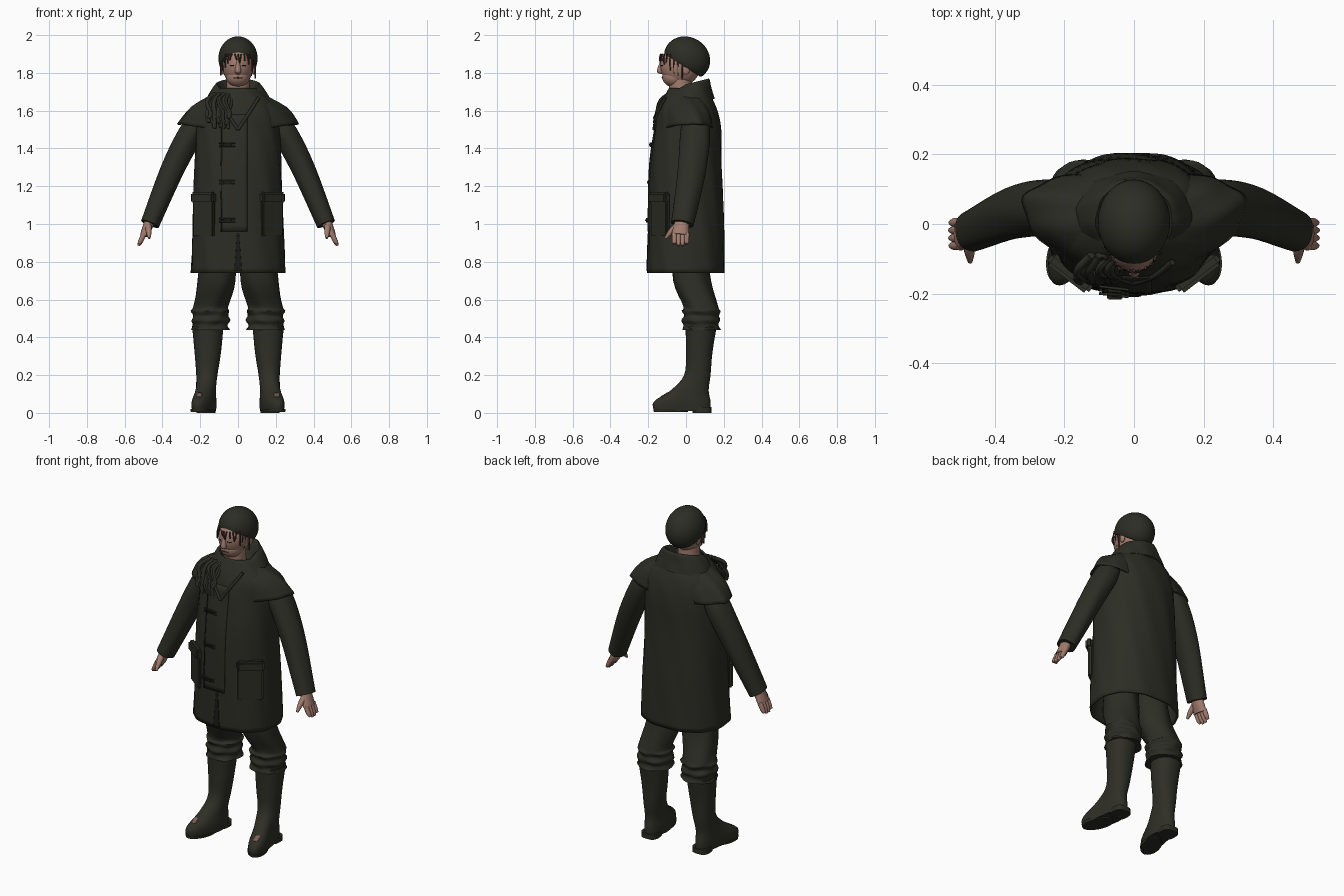
import bpy, bmesh, math, random
from mathutils import Vector, Matrix

cube = bpy.data.objects.get("Cube")
if cube:
    bpy.data.objects.remove(cube, do_unlink=True)
random.seed(4)
made = []


def material(name, red, green, blue):
    mat = bpy.data.materials.new(name)
    mat.use_nodes = True
    colour = (red, green, blue, 1)
    mat.diffuse_color = colour
    mat.node_tree.nodes["Principled BSDF"].inputs["Base Color"].default_value = colour
    return mat


OLIVE = material("dark olive cloth", .025, .026, .018)
RUBBER = material("olive rubber", .028, .028, .02)
SHADE = material("near black", .01, .01, .008)
SKIN = material("skin", .36, .2, .155)
HAIR = material("brown hair", .06, .035, .026)
MUD = material("mud brown", .2, .12, .095)


def finish(name, bm, mat, shape=None):
    if shape:
        for vert in bm.verts:
            vert.co = shape(vert.co)
    bmesh.ops.recalc_face_normals(bm, faces=bm.faces)
    mesh = bpy.data.meshes.new(name)
    bm.to_mesh(mesh)
    bm.free()
    mesh.materials.append(mat)
    ob = bpy.data.objects.new(name, mesh)
    bpy.context.collection.objects.link(ob)
    made.append(ob)
    return ob


def smooth_path(rings, steps):
    """Pass a smooth curve through the rings, position and radii together."""
    rows = [Vector((*ring[:4], ring[-1])) for ring in rings]
    rows = [rows[0]] + rows + [rows[-1]]
    path = []
    for before, start, end, after in zip(rows, rows[1:], rows[2:], rows[3:]):
        for step in range(steps):
            t = step / steps
            pull_start, pull_end = (end - before) / 2, (after - start) / 2
            gap = end - start
            path.append(start + pull_start * t + (gap * 3 - pull_start * 2 - pull_end) * t ** 2
                        + (pull_start + pull_end - gap * 2) * t ** 3)
    return path + [rows[-1]]


def loft(name, mat, rings, steps=4, sides=32, power=2, deep=1, tilt=False, fold=0, waves=9,
         side=1, shape=None, caps=True):
    """Skin smoothly through ovals given as x, y, z, half width and, if not round, half depth."""
    bm = bmesh.new()
    path = smooth_path(rings, steps)
    mids = [Vector(row[:3]) for row in path]
    loops = []
    for i, (mid, row) in enumerate(zip(mids, path)):
        across, forward = Vector((1, 0, 0)), Vector((0, 1, 0))
        if tilt:
            along = (mids[min(i + 1, len(mids) - 1)] - mids[max(i - 1, 0)]).normalized()
            across = forward.cross(along).normalized()
            forward = along.cross(across)
        loop = []
        for k in range(sides):
            angle = math.tau * k / sides
            c, s = math.cos(angle), math.sin(angle)
            ripple = 1 + fold * math.sin(waves * angle + i / 2)
            point = mid + across * math.copysign(abs(c) ** (2 / power), c) * row[3] * ripple
            point += forward * math.copysign(abs(s) ** (2 / power), s) * row[4] * deep * ripple
            loop.append(bm.verts.new((point.x * side, point.y, point.z)))
        loops.append(loop)
    for low, high in zip(loops, loops[1:]):
        for k in range(sides):
            after = (k + 1) % sides
            bm.faces.new((low[k], low[after], high[after], high[k]))
    if caps:
        bm.faces.new(loops[0])
        bm.faces.new(loops[-1])
    return finish(name, bm, mat, shape)


def ball(name, mat, place, radii, shape=None):
    bm = bmesh.new()
    bmesh.ops.create_uvsphere(bm, u_segments=32, v_segments=20, radius=1,
                              matrix=Matrix.Translation(place) @ Matrix.Diagonal((*radii, 1)))
    return finish(name, bm, mat, shape)


def box(name, mat, place, size, turn=0):
    bm = bmesh.new()
    bmesh.ops.create_cube(bm, size=1, matrix=Matrix.Translation(place)
                          @ Matrix.Rotation(turn, 4, "Z") @ Matrix.Diagonal((*size, 1)))
    bmesh.ops.bevel(bm, geom=bm.edges[:], offset=min(size) / 4, segments=2, affect="EDGES")
    return finish(name, bm, mat)


def thicken(ob, thickness, offset=-1):
    shell = ob.modifiers.new("thickness", "SOLIDIFY")
    shell.thickness, shell.offset = thickness, offset


def patch(name, mat, target, left, right, low, high, thickness=.01, narrow=0):
    """Thin strip pressed against the front of a target."""
    bm = bmesh.new()
    bmesh.ops.create_grid(bm, x_segments=8, y_segments=20, size=.5)

    def place(p):
        x = p.x * (1 - narrow * (p.y + .5))
        return Vector(((left + right) / 2 + x * (right - left), -1, (low + high) / 2 + p.y * (high - low)))
    ob = finish(name, bm, mat, place)
    press = ob.modifiers.new("press", "SHRINKWRAP")
    press.target, press.wrap_method, press.use_project_y = target, "PROJECT", True
    thicken(ob, thickness, 0)


def strand(name, mat, radius, *points):
    curve = bpy.data.curves.new(name, "CURVE")
    curve.dimensions, curve.bevel_depth, curve.bevel_resolution = "3D", radius, 2
    curve.use_fill_caps = True
    spline = curve.splines.new("BEZIER")
    spline.bezier_points.add(len(points) - 1)
    for knot, point in zip(spline.bezier_points, points):
        knot.co = point
        knot.handle_left_type = knot.handle_right_type = "AUTO"
    curve.materials.append(mat)
    ob = bpy.data.objects.new(name, curve)
    bpy.context.collection.objects.link(ob)


# Coat body, open at the hem
coat = loft("coat", OLIVE, [(0, 0, .74, .25, .205), (0, 0, 1, .24, .2), (0, 0, 1.3, .23, .19),
                            (0, .01, 1.5, .22, .175), (0, .01, 1.62, .2, .15), (0, .01, 1.72, .1)],
            steps=6, sides=64, power=2.3, fold=.01, waves=11, caps=False)
thicken(coat, .01)

# Shoulder cape, swept back at the tips and sinking into the coat at chest and back
cape = loft("shoulder_cape", OLIVE, [(0, 0, 1.53, .32, .15), (0, 0, 1.63, .25, .14), (0, 0, 1.72, .12, .1)],
            sides=64, fold=.02, caps=False,
            shape=lambda p: p + Vector((0, p.x ** 2 / 2, -max(0, .09 - p.x ** 2) / 3)))
thicken(cape, .01)

# Folded hood lying round the neck, dipping to the throat
loft("hood_collar", OLIVE, [(0, .01, 1.65, .18, .14), (0, .01, 1.71, .155, .125), (0, .01, 1.765, .11), (0, 0, 1.7, .07)],
     sides=48, fold=.015, shape=lambda p: p + Vector((0, 0, (p.y - .1) * .25 + min(0, p.y) * .35)))

# Front placket, slit and lapels
patch("front_placket", OLIVE, coat, -.09, .05, .96, 1.58)
patch("placket_edge", SHADE, coat, -.09, -.084, .96, 1.58, thickness=.014)
patch("coat_slit", SHADE, coat, -.02, .02, .75, .95, thickness=.006, narrow=.7)
for s in (1, -1):
    strand("lapel_edge", OLIVE, .009, (s * .11, -.11, 1.67), (s * .06, -.148, 1.59), (0, -.17, 1.5))

# Toggles and their cords
for z in (1.02, 1.22, 1.42):
    front = -.21 + (z - 1) * .05
    box("toggle", SHADE, (-.055, front, z), (.045, .016, .016))
    for rise in (-.008, .008):
        strand("toggle_cord", OLIVE, .004, (-.1, front + .01, z + rise), (-.015, front, z + rise))

# Neck, head and face
loft("neck", SKIN, [(0, -.025, 1.6, .062), (0, -.03, 1.8, .06)])
ball("head", SKIN, (0, -.03, 1.84), (.082, .107, .11))
ball("jaw", SKIN, (0, -.06, 1.78), (.062, .066, .057))
loft("nose", SKIN, [(0, -.13, 1.795, .01), (0, -.137, 1.81, .017), (0, -.13, 1.86, .008)], sides=12)
strand("mouth", HAIR, .003, (-.022, -.12, 1.772), (0, -.126, 1.774), (.022, -.12, 1.772))
for s in (1, -1):
    strand("eye", SHADE, .003, (s * .02, -.133, 1.84), (s * .042, -.122, 1.84))
    ball("ear", SKIN, (s * .082, 0, 1.82), (.01, .02, .03))

# Fringe and side locks under the hat
locks = 17
for i in range(locks):
    turn = (i / (locks - 1) - .5) * math.radians(190)
    outward = Vector((math.sin(turn) * .081, -math.cos(turn) * .104, 0))
    top = outward + Vector((0, -.03, 1.9))
    drop = .04 + .08 * math.sin(turn) ** 4 + random.uniform(-.014, .014)
    tip = top + Vector((random.uniform(-.014, .014), 0, -drop))
    strand("hair_lock", HAIR, .004, top, (top + tip) / 2 + outward / 20, tip)

# Knitted hat, flat at the brim and tipped towards the back
tip_back = Matrix.Translation((0, -.02, 1.84)) @ Matrix.Rotation(math.radians(-32), 4, "X")
ball("knit_hat", OLIVE, (0, .002, .045), (.104, .126, .112),
     shape=lambda p: tip_back @ Vector((p.x, p.y, max(p.z, 0))))

# Tangled scarf hanging over the right shoulder
for i in range(18):
    x = random.uniform(-.16, -.05)
    sway = random.uniform(-.02, .02)
    strand("scarf_strand", OLIVE, random.uniform(.007, .012), (x * .8, -.09, 1.69), (x - sway, -.135, 1.64 + sway),
           (x + sway, -.155, 1.58), (x, -.165, random.uniform(1.5, 1.56)))

for s, label in ((1, "left"), (-1, "right")):
    # Sleeve and hand
    loft(label + "_sleeve", OLIVE, [(.2, .04, 1.56, .05), (.25, .05, 1.48, .066), (.35, .03, 1.28, .062), (.467, -.02, 1, .05)],
         steps=5, deep=1.2, tilt=True, fold=.02, waves=5, side=s)
    loft(label + "_palm", SKIN, [(.46, -.02, 1.03, .03, .035), (.497, -.03, .94, .022, .047)], sides=16, tilt=True, side=s)
    for finger in range(4):
        y = -.062 + finger * .022
        tip = .88 + abs(finger - 1.5) * .01
        loft(label + "_finger", SKIN, [(.497, y, .95, .014), (.515, y, .91, .013), (.527, y, tip, .007)],
             sides=10, tilt=True, side=s)
    loft(label + "_thumb", SKIN, [(.475, -.04, 1, .018), (.472, -.08, .96, .015), (.47, -.108, .925, .007)],
         sides=10, tilt=True, side=s)
    # Flapped pocket
    box(label + "_pocket", OLIVE, (s * .178, -.135, 1.03), (.14, .03, .2), turn=s * .65)
    box(label + "_pocket_flap", OLIVE, (s * .183, -.142, 1.14), (.15, .04, .06), turn=s * .65)
    # Trouser leg, bunched where it meets the boot
    bunch = [(.145, .08, .44 + i / 40, .102 - i % 2 * .01) for i in range(6)]
    loft(label + "_trouser_leg", OLIVE, bunch + [(.115, .03, .7, .1), (.1, .01, .9, .09)], fold=.035, waves=5, side=s)
    # Rubber boot with the toe turned out
    turn_out = lambda p, s=s: p + Vector((s * max(0, -p.y) / 4, 0, 0))
    boot = loft(label + "_boot", RUBBER, [(.17, -.02, .01, .055, .15), (.17, -.02, .06, .057, .15), (.17, .02, .12, .053, .1),
                                          (.165, .06, .2, .056, .07), (.16, .07, .32, .07), (.16, .08, .46, .083)],
                power=2.2, side=s, shape=turn_out)
    loft(label + "_sole", OLIVE, [(.17, -.08, .004, .055, .09), (.17, -.08, .02, .058, .093)], side=s, shape=turn_out)
    loft(label + "_heel", OLIVE, [(.17, .085, 0, .05), (.17, .085, .03, .05)], power=3, side=s)
    patch(label + "_mud_spot", MUD, boot, s * .205 - .013, s * .205 + .013, .085, .105, thickness=.004)

# Smooth shading that keeps hems and edges crisp
bpy.ops.object.select_all(action="DESELECT")
for ob in made:
    ob.select_set(True)
bpy.context.view_layer.objects.active = made[0]
bpy.ops.object.shade_smooth_by_angle(angle=math.radians(50))
